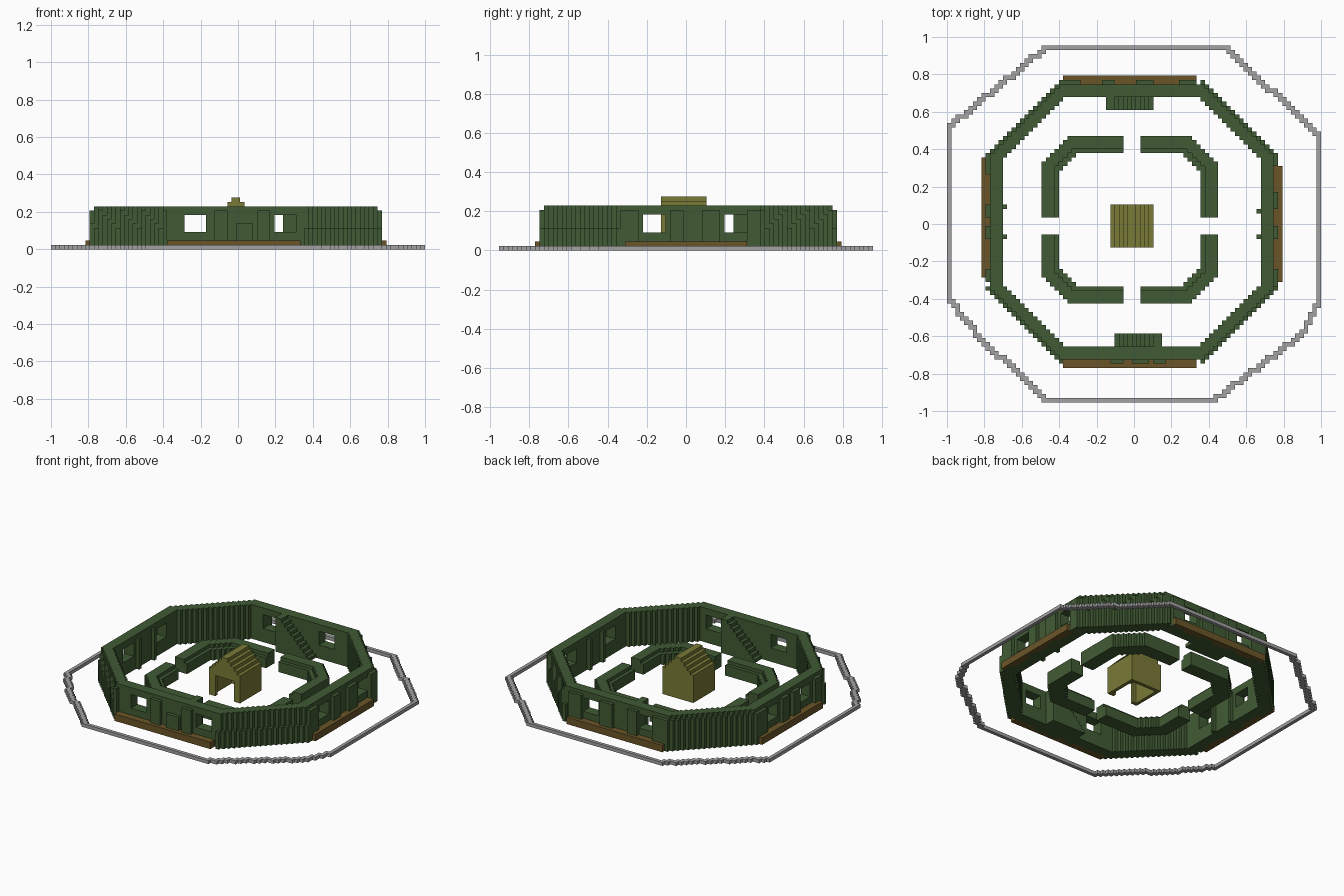
import bpy, bmesh

cube = bpy.data.objects.get("Cube")
if cube:
    bpy.data.objects.remove(cube, do_unlink=True)

NX, NY = 87, 83            # plan size in blocks
S = 2 / NX                 # block size


def material(name, rgb):
    m = bpy.data.materials.new(name)
    m.diffuse_color = (*rgb, 1)
    m.use_nodes = True
    b = m.node_tree.nodes["Principled BSDF"]
    b.inputs["Base Color"].default_value = (*rgb, 1)
    b.inputs["Roughness"].default_value = 0.9
    return m


GREEN = material("dark green", (0.052, 0.105, 0.034))
GREY = material("stone grey", (0.36, 0.36, 0.36))
BROWN = material("wood brown", (0.147, 0.091, 0.021))
OLIVE = material("olive", (0.195, 0.195, 0.038))

# Six block sides: outward direction and corner offsets
SIDES = [((1, 0, 0), ((1, 0, 0), (1, 1, 0), (1, 1, 1), (1, 0, 1))),
         ((-1, 0, 0), ((0, 0, 0), (0, 0, 1), (0, 1, 1), (0, 1, 0))),
         ((0, 1, 0), ((0, 1, 0), (0, 1, 1), (1, 1, 1), (1, 1, 0))),
         ((0, -1, 0), ((0, 0, 0), (1, 0, 0), (1, 0, 1), (0, 0, 1))),
         ((0, 0, 1), ((0, 0, 1), (1, 0, 1), (1, 1, 1), (0, 1, 1))),
         ((0, 0, -1), ((0, 0, 0), (0, 1, 0), (1, 1, 0), (1, 0, 0)))]


def build(name, blocks, mat):
    """Mesh the exposed sides of a set of blocks."""
    bm, verts = bmesh.new(), {}

    def vert(p):
        if p not in verts:
            verts[p] = bm.verts.new(((p[0] - NX / 2) * S, (p[1] - NY / 2) * S, p[2] * S))
        return verts[p]

    for i, j, k in blocks:
        for (a, b, c), corners in SIDES:
            if (i + a, j + b, k + c) not in blocks:
                bm.faces.new([vert((i + u, j + v, k + w)) for u, v, w in corners])
    me = bpy.data.meshes.new(name)
    bm.to_mesh(me)
    bm.free()
    me.materials.append(mat)
    ob = bpy.data.objects.new(name, me)
    bpy.context.collection.objects.link(ob)
    return ob


def box(i0, i1, j0, j1, k0, k1):
    """Blocks in inclusive ranges."""
    return {(i, j, k) for i in range(i0, i1 + 1) for j in range(j0, j1 + 1)
            for k in range(k0, k1 + 1)}


def in_octagon(i, j, cx, cy, hx, hy, diag):
    x, y = abs(i + 0.5 - cx), abs(j + 0.5 - cy)
    return x < hx and y < hy and x + y <= diag


def octagon(cx, cy, hx, hy, diag):
    return {(i, j) for i in range(NX) for j in range(NY)
            if in_octagon(i, j, cx, cy, hx, hy, diag)}


def raise_cells(cells, height):
    return {(i, j, k) for i, j in cells for k in range(height)}


# Boundary fence: one block thick, stepped along the corners
corners = [(22, 82), (64, 82), (86, 61), (86, 22), (82, 15), (73, 8), (62, 0),
           (23, 0), (17, 6), (8, 14), (0, 24), (0, 64)]
fence = set()
for (x0, y0), (x1, y1) in zip(corners, corners[1:] + corners[:1]):
    n = max(abs(x1 - x0), abs(y1 - y0))
    px, py = x0, y0
    for t in range(n + 1):
        x, y = round(x0 + (x1 - x0) * t / n), round(y0 + (y1 - y0) * t / n)
        fence |= {(x, y, 0), (x, py, 0)}
        px, py = x, y
build("boundary_fence", fence, GREY)

# Outer wall with windows
outer = octagon(43, 42, 33, 32, 48)
wall = raise_cells(outer - octagon(43, 42, 30, 29, 44), 10)
for a, b in ((31, 35), (52, 56)):
    wall -= box(a, b, 9, 13, 4, 7)
for a, b in ((31, 35), (49, 53)):
    wall -= box(a, b, 70, 74, 4, 7)
for a, b in ((32, 36), (50, 54)):
    wall -= box(72, 76, a, b, 4, 7)
for a, b in ((32, 36), (47, 51)):
    wall -= box(9, 13, a, b, 4, 7)
build("outer_wall", wall, GREEN)

# Pilasters on the straight sides
pilasters = set()
for a, b, h in ((38, 40, 8), (43, 46, 5), (48, 50, 8)):
    pilasters |= box(a, b, 9, 9, 0, h)
for a, b in ((27, 30), (36, 38), (44, 47), (54, 57)):
    pilasters |= box(a, b, 74, 74, 0, 8)
for a, b in ((27, 30), (38, 40), (45, 48), (55, 57)):
    pilasters |= box(76, 76, a, b, 0, 8)
for a, b in ((28, 30), (38, 40), (43, 45), (53, 56)):
    pilasters |= box(9, 9, a, b, 0, 8)
for i, j in ((13, 45), (13, 38), (72, 44), (72, 38)):
    pilasters |= box(i, i, j, j, 0, 8)
build("pilasters", pilasters, GREEN)

# Uneven buttress columns on the rounded corners
buttresses = set()
for i, j in octagon(43, 42, 34, 33, 49) - outer:
    if abs(i - 42.5) > 15.5 and abs(j - 41.5) > 14.5:
        buttresses |= raise_cells({(i, j)}, 5 + (i * 7 + j * 3) % 5)
build("corner_buttresses", buttresses, GREEN)

# Wooden plinths outside each straight side
plinths = {"front": (27, 57, 8, 9), "back": (27, 57, 74, 75),
           "right": (8, 9, 29, 56), "left": (76, 77, 28, 54)}
for side, span in plinths.items():
    build(side + "_plinth", box(*span, 0, 1) - pilasters, BROWN)

# Two stairways inside the wall, one turned half way round from the other
back_stairs, front_stairs = set(), set()
for n in range(12):
    top = min(9, 10 - n)
    if top >= 0:
        back_stairs |= box(37 + n, 37 + n, 68, 70, 0, top)
        front_stairs |= box(49 - n, 49 - n, 13, 15, 0, top)
build("back_stairs", back_stairs, GREEN)
build("front_stairs", front_stairs, GREEN)

# Low inner ring with four gaps and a lower ledge on its inner edge
ring = octagon(42.5, 42.5, 20.5, 19.5, 33)
hollow = octagon(42.5, 42.5, 16.5, 15.5, 27.5)
ledge = octagon(42.5, 42.5, 17.5, 16.5, 29)
low = raise_cells(ring - hollow, 3) | raise_cells(ring - ledge, 4)
low -= box(41, 44, 0, NY, 0, 3) | box(0, NX, 39, 42, 0, 3)
build("inner_ring", low, GREEN)

# Central hut: hollow body, stepped gable roof, front doorway
hut = box(38, 47, 36, 45, 0, 7)
for n in range(1, 5):
    hut |= box(38 + n, 47 - n, 36, 45, 7 + n, 7 + n)
hut -= box(39, 46, 37, 44, 0, 6)
hut -= box(40, 45, 36, 36, 0, 5)
build("hut", hut, OLIVE)
